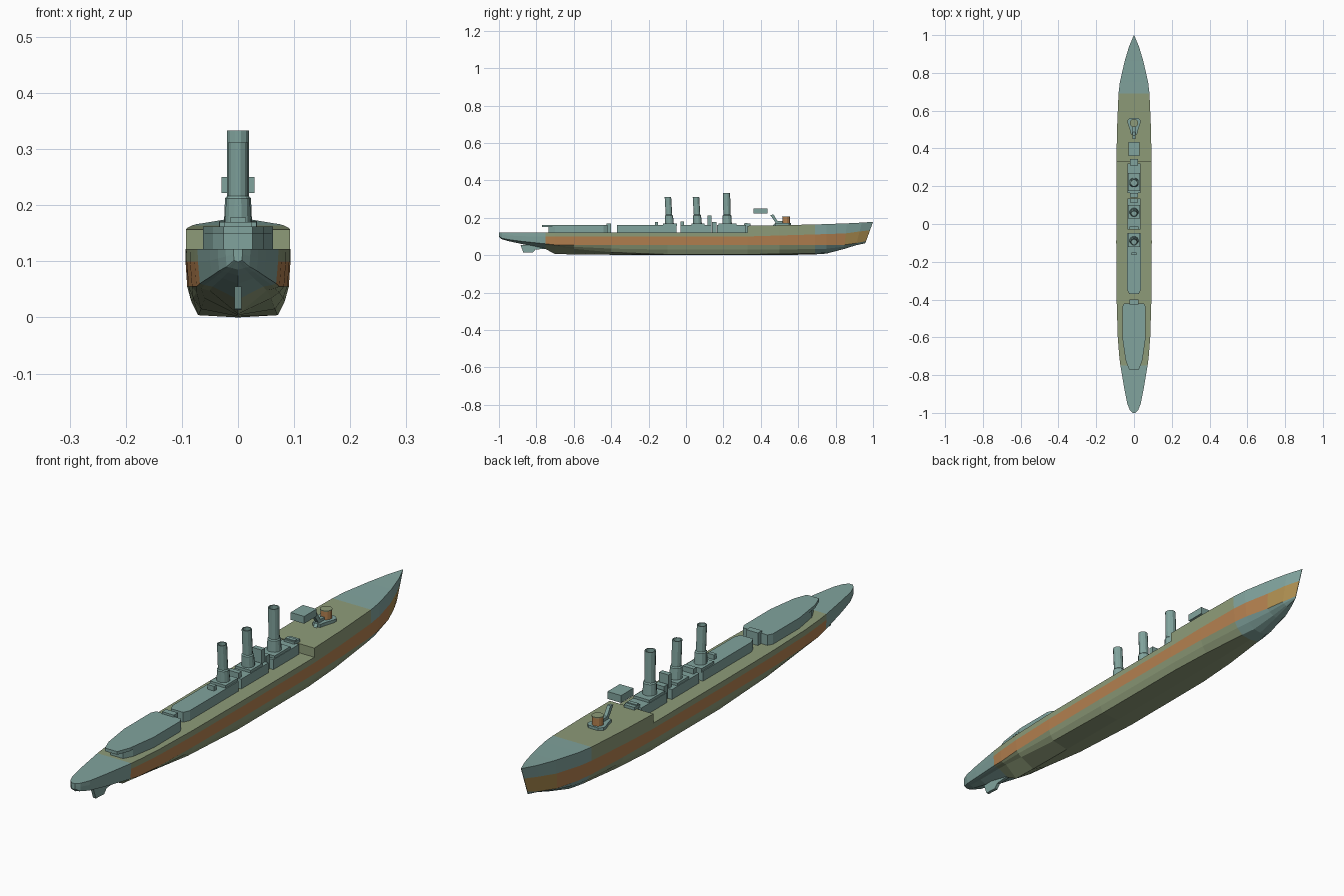
import bpy, bmesh, math
from mathutils import Vector

if "Cube" in bpy.data.objects:
    bpy.data.objects.remove(bpy.data.objects["Cube"])


def material(name, rgb):
    m = bpy.data.materials.new(name)
    m.diffuse_color = (*rgb, 1)
    m.use_nodes = True
    m.node_tree.nodes["Principled BSDF"].inputs["Base Color"].default_value = m.diffuse_color
    return m


TEAL = material("teal", (0.22, 0.37, 0.34))
GREEN = material("green", (0.27, 0.33, 0.19))
ORANGE = material("orange", (0.46, 0.22, 0.08))
TAN = material("tan", (0.42, 0.27, 0.08))


def finish(name, bm, *mats):
    bmesh.ops.remove_doubles(bm, verts=bm.verts, dist=1e-5)
    bmesh.ops.recalc_face_normals(bm, faces=bm.faces)
    me = bpy.data.meshes.new(name)
    bm.to_mesh(me)
    bm.free()
    for m in mats:
        me.materials.append(m)
    ob = bpy.data.objects.new(name, me)
    bpy.context.collection.objects.link(ob)
    return ob


def skin(name, rings, *mats):
    """Join equal rings of points and close both ends."""
    bm = bmesh.new()
    vs = [[bm.verts.new(p) for p in r] for r in rings]
    n = len(vs[0])
    for a, b in zip(vs, vs[1:]):
        for i in range(n):
            j = (i + 1) % n
            bm.faces.new((a[i], a[j], b[j], b[i]))
    bm.faces.new(vs[0])
    bm.faces.new(vs[-1])
    return finish(name, bm, *mats)


def box(name, hx, y0, y1, z0, z1, mat=TEAL):
    o = [(-hx, y0), (hx, y0), (hx, y1), (-hx, y1)]
    return skin(name, [[(x, y, z) for x, y in o] for z in (z0, z1)], mat)


def house(name, half, z0, z1):
    """Deckhouse from the right half of its plan outline."""
    o = half + [(-x, y) for x, y in reversed(half)]
    return skin(name, [[(x, y, z) for x, y in o] for z in (z0, z1)], TEAL)


def plate(name, outline, hx, mat):
    """Side profile in y-z, thickened across x."""
    return skin(name, [[(x, y, z) for y, z in outline] for x in (-hx, hx)], mat)


def lathe(name, y, profile, sides, *mats, rake=0.0):
    rings = []
    for r, z in profile:
        cy = y - rake * (z - profile[0][1])
        rings.append([(r * math.cos(2 * math.pi * (i + .5) / sides),
                       cy + r * math.sin(2 * math.pi * (i + .5) / sides), z)
                      for i in range(sides)])
    return skin(name, rings, *mats)


# hull stations: y, deck half width, bilge half width, bilge z, keel z, deck z
STATIONS = [
    (-1.0, .008, .002, .100, .098, .122),
    (-.985, .022, .010, .088, .085, .122),
    (-.95, .036, .018, .080, .075, .122),
    (-.88, .050, .028, .070, .060, .122),
    (-.75, .072, .045, .055, .032, .122),
    (-.70, .078, .051, .048, .006, .122),
    (-.60, .086, .059, .034, .004, .122),
    (-.40, .092, .066, .015, .002, .122),
    (-.10, .094, .071, .004, .000, .122),
    (.33, .093, .070, .004, .000, .122),
    (.33, .093, .070, .004, .000, .157),
    (.50, .090, .060, .006, .000, .160),
    (.69, .082, .040, .010, .004, .164),
    (.75, .075, .030, .013, .008, .166),
    (.86, .050, .015, .036, .033, .170),
    (.94, .026, .006, .055, .053, .174),
    (1.0, .001, .0005, .066, .064, .178),
]


def section(y, w, wb, zb, zk, zd):
    lo = max(.055, zb + .08 * (zd - zb))
    hi = max(.100 + .03 * max(0, y - .33), zb + .6 * (zd - zb))
    rows = [(0, zk), (wb, zb)]
    for f, z in ((.55, (zb + lo) / 2), (.85, lo), (.98, hi), (1, zd)):
        rows.append((wb + (w - wb) * f, z))
    k = .36 * max(0, y - .8) / .2          # raked stem
    right = [(x, y - k * (zd - z), z) for x, z in rows]
    return right + [(-x, a, z) for x, a, z in reversed(right[1:])]


hull = skin("hull", [section(*s) for s in STATIONS], TEAL, GREEN, ORANGE, TAN)
for p in hull.data.polygons:
    ys = [hull.data.vertices[i].co for i in p.vertices]
    y = sum(v.y for v in ys) / len(ys)
    z = sum(v.z for v in ys) / len(ys)
    side = abs(p.normal.x) > .6
    top = max(v.z for v in ys)
    if side and -.75 < y < .84 and .068 < z < .105 and top < .119:
        p.material_index = 2               # armour belt
    elif side and y >= .84 and .07 < z < .125 and top < .15:
        p.material_index = 3               # bow plating
    elif -.75 < y < .69:
        p.material_index = 1

# rudder
plate("rudder", [(-.885, .055), (-.87, .015), (-.82, .013), (-.805, .03),
                 (-.75, .034), (-.75, .055)], .006, TEAL)

# aft deckhouse: body under an overhanging roof
house("aft_deckhouse", [(.026, -.735), (.045, -.70), (.062, -.60),
                        (.062, -.44), (.052, -.42)], .115, .150)
house("aft_deckhouse_roof", [(.026, -.77), (.045, -.72), (.062, -.60),
                             (.062, -.44), (.052, -.42)], .150, .162)
box("aft_locker", .025, -.425, -.40, .115, .170)

# midship deckhouses
house("after_midship_house", [(.026, -.37), (.037, -.345), (.037, -.05)], .115, .160)
box("middle_midship_house", .035, -.03, .135, .115, .160)
box("forward_midship_house", .035, .165, .32, .115, .160)
box("forward_house_step", .022, .31, .345, .115, .168)

# small deck boxes: half width, y range, top
for i, (hx, y0, y1, z) in enumerate([
        (.014, -.165, -.15, .178), (.024, -.03, -.012, .180),
        (.020, .115, .135, .212), (.020, .14, .163, .178),
        (.020, .315, .33, .172)]):
    box(f"deck_box_{i + 1}", hx, y0, y1, .115, z)

# funnels with casings and hollow tops
for name, y, r, top, c in (("aft", -.088, .018, .312, (-.122, -.047)),
                           ("middle", .062, .018, .312, (.03, .10)),
                           ("forward", .220, .020, .333, (.175, .27))):
    box(name + "_funnel_casing", .033, c[0], c[1], .155, .170)
    lathe(name + "_funnel", y,
          [(r + .006, .165), (r + .004, .212), (r, .216), (r, top),
           (r - .004, top), (r - .004, top - .04)], 12, TEAL,
          rake=.02 if name == "forward" else .06)

# bridge platform
box("bridge", .029, .36, .435, .222, .250)

# forward gun: mount, drum, shield and barrel
lathe("gun_drum", .535, [(.021, .155), (.021, .203)], 12, ORANGE)
lathe("gun_drum_cap", .535, [(.022, .203), (.022, .206)], 12, GREEN)
house("gun_platform", [(.016, .475), (.022, .50), (.034, .535), (.034, .55),
                       (.020, .562)], .155, .172)
plate("gun_support", [(.465, .158), (.52, .158), (.515, .182), (.488, .184),
                      (.468, .217), (.45, .215), (.478, .175)], .007, TEAL)
